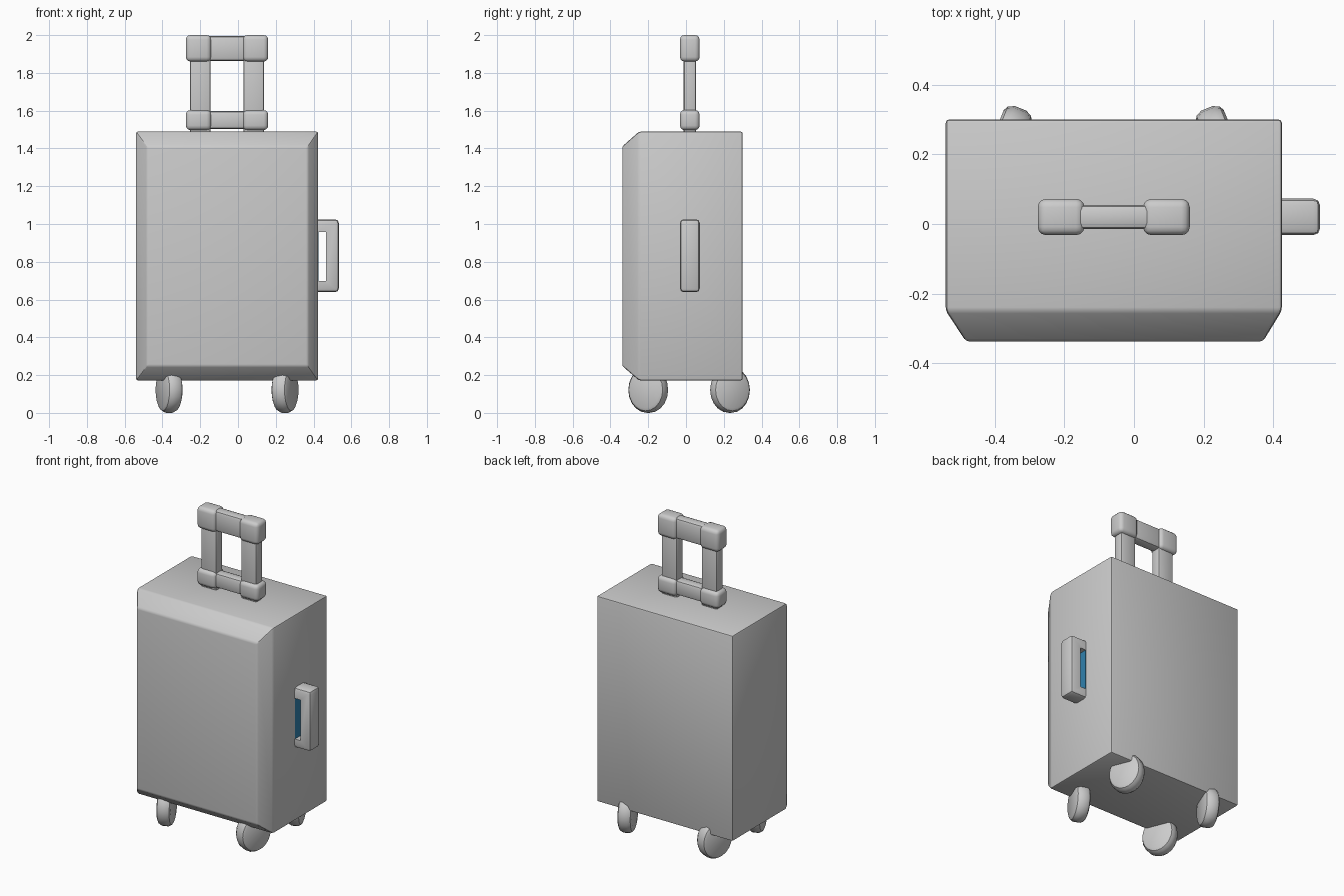
import bpy, bmesh
from math import radians, cos, sin, pi
from mathutils import Matrix, Vector

if "Cube" in bpy.data.objects:
    bpy.data.objects.remove(bpy.data.objects["Cube"])

CX = -0.058          # centre line of the case
HY = 0.02            # depth centre of both handles


def finish(name, bm, smooth=True):
    bmesh.ops.recalc_face_normals(bm, faces=bm.faces)
    me = bpy.data.meshes.new(name)
    bm.to_mesh(me)
    bm.free()
    ob = bpy.data.objects.new(name, me)
    bpy.context.collection.objects.link(ob)
    if smooth:
        bpy.ops.object.select_all(action='DESELECT')
        ob.select_set(True)
        bpy.context.view_layer.objects.active = ob
        bpy.ops.object.shade_smooth_by_angle(angle=radians(30))
    return ob


def loft(rings, closed=False):
    """Skin equal-length rings of points, capping both ends."""
    bm = bmesh.new()
    vs = [[bm.verts.new(p) for p in r] for r in rings]
    n = len(vs[0])
    for a, b in zip(vs, vs[1:]):
        for i in range(n):
            bm.faces.new((a[i], a[(i + 1) % n], b[(i + 1) % n], b[i]))
    bm.faces.new(vs[0])
    bm.faces.new(vs[-1])
    bmesh.ops.recalc_face_normals(bm, faces=bm.faces)
    return bm


def rect(x0, x1, z0, z1, y):
    return [(x0, y, z0), (x1, y, z0), (x1, y, z1), (x0, y, z1)]


def bevel(bm, edges, width, segments=2):
    bmesh.ops.bevel(bm, geom=list(edges), offset=width, segments=segments,
                    profile=0.5, affect='EDGES', clamp_overlap=True)


def box(name, x, y, z, width, segments=2):
    bm = loft([rect(*x, *z, y[0]), rect(*x, *z, y[1])])
    if width:
        bevel(bm, bm.edges, width, segments)
    return finish(name, bm)


# Case shell with a wide chamfer round the front panel
body = loft([rect(-0.54, 0.424, 0.172, 1.489, 0.30),
             rect(-0.54, 0.424, 0.172, 1.489, -0.249),
             rect(-0.482, 0.37, 0.248, 1.411, -0.337)])
bevel(body, body.edges, 0.01)
finish("case_body", body)

# Pull handle: two posts, two cross bars, four corner blocks
for side, s in (("left", -1), ("right", 1)):
    def span(a, b):
        return tuple(sorted((CX + s * a, CX + s * b)))
    box(f"handle_post_{side}", span(0.088, 0.196), (HY - 0.032, HY + 0.032),
        (1.47, 1.95), 0.01)
    for level, z in (("top", (1.86, 2.0)), ("bottom", (1.497, 1.603))):
        box(f"handle_corner_{level}_{side}", span(0.084, 0.218),
            (HY - 0.052, HY + 0.052), z, 0.024, 3)
for level, z in (("top", (1.864, 1.996)), ("bottom", (1.503, 1.598))):
    box(f"handle_bar_{level}", (CX - 0.14, CX + 0.14),
        (HY - 0.035, HY + 0.035), z, 0.018)

# Side carry handle: C-shaped profile, rounded on the outside only
hole = [(0.41, 0.697), (0.466, 0.697), (0.466, 0.957), (0.41, 0.957)]
outline = [(0.41, 1.025), (0.534, 1.025), (0.534, 0.639), (0.41, 0.639)]
grip = loft([[(x, y, z) for x, z in outline + hole]
             for y in (HY - 0.052, HY + 0.053)])
outer = [e for e in grip.edges
         if all(v.co.z > 1.0 or v.co.z < 0.66 for v in e.verts)
         and max(v.co.x for v in e.verts) > 0.5]
bevel(grip, outer, 0.02)
finish("side_handle", grip)

# Blue panel behind the side handle opening
panel = box("side_handle_panel", (0.42, 0.4265), (HY - 0.05, HY + 0.05),
            (0.697, 0.957), 0)
blue = bpy.data.materials.new("panel_blue")
blue.diffuse_color = (0.03, 0.22, 0.42, 1)
blue.use_nodes = True
blue.node_tree.nodes["Principled BSDF"].inputs["Base Color"].default_value = blue.diffuse_color
panel.data.materials.append(blue)

# Wheels: slightly tall rounded discs, turned in towards the middle
profile = [(-0.043, 0.78), (-0.036, 0.9), (-0.018, 0.985),
           (0.018, 0.985), (0.036, 0.9), (0.043, 0.78)]
SIDES = 20
for end, y, e in (("front", -0.20, -1), ("back", 0.233, 1)):
    for side, s in (("left", -1), ("right", 1)):
        rings = [[(t, 0.108 * r * cos(2 * pi * i / SIDES),
                   0.123 * r * sin(2 * pi * i / SIDES))
                  for i in range(SIDES)] for t, r in profile]
        wheel = loft(rings)
        turn = Matrix.Rotation(radians(22) * s * e, 4, 'Z')
        place = Matrix.Translation(Vector((CX + s * 0.307, y, 0.1215)))
        bmesh.ops.transform(wheel, matrix=place @ turn, verts=wheel.verts)
        finish(f"wheel_{end}_{side}", wheel)
